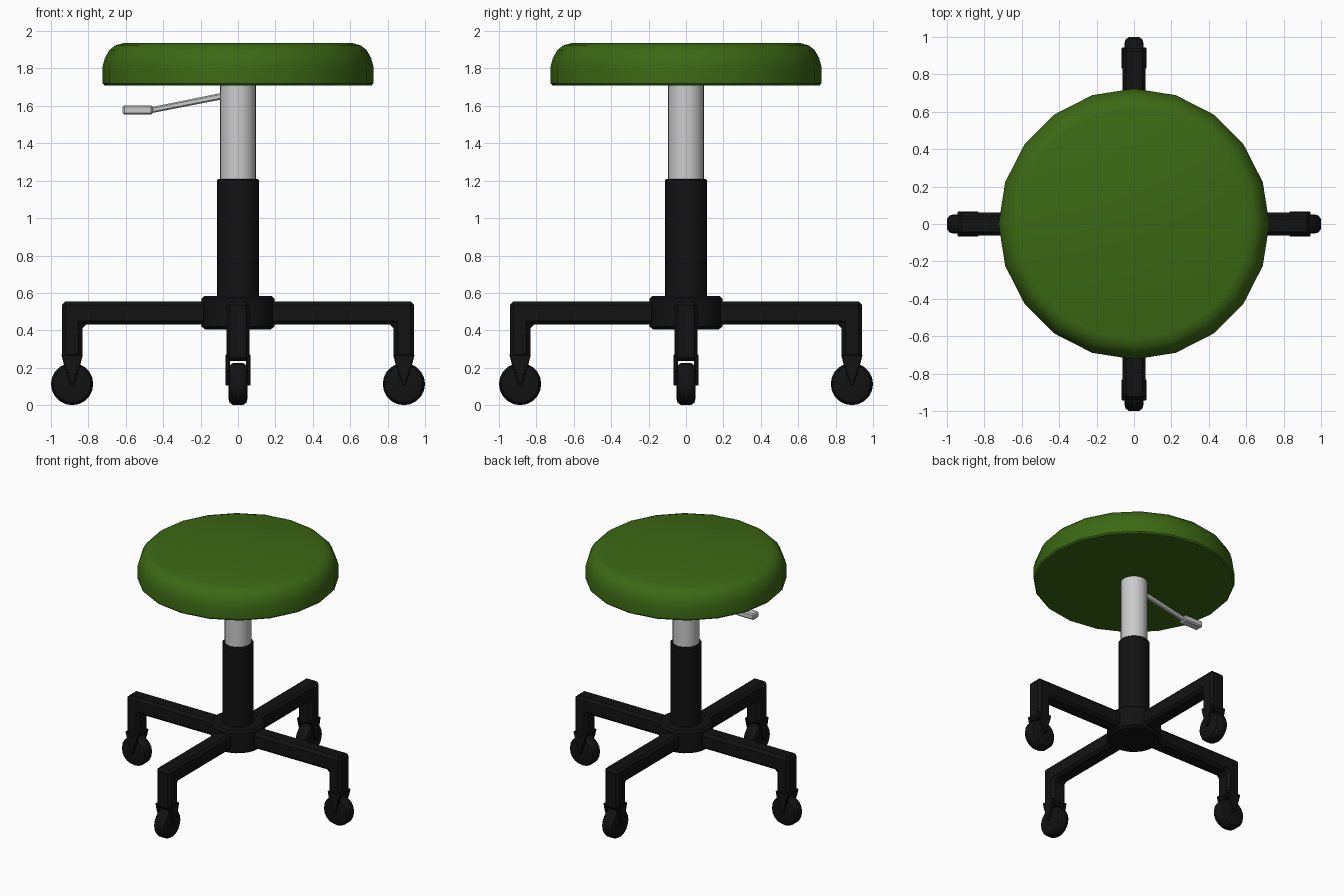
import bpy, bmesh, math
from mathutils import Matrix, Vector

if "Cube" in bpy.data.objects:
    bpy.data.objects.remove(bpy.data.objects["Cube"])


def material(name, rgb):
    m = bpy.data.materials.new(name)
    m.diffuse_color = (*rgb, 1)
    m.use_nodes = True
    m.node_tree.nodes["Principled BSDF"].inputs["Base Color"].default_value = m.diffuse_color
    return m


green = material("green_vinyl", (0.045, 0.14, 0.007))
black = material("black_plastic", (0.006, 0.006, 0.006))


def finish(name, bm, mat=None, bevel=0, matrix=Matrix(), angle=35):
    bmesh.ops.recalc_face_normals(bm, faces=bm.faces)
    if bevel:
        edges = [e for e in bm.edges if e.calc_face_angle(0) > 0.6]
        bmesh.ops.bevel(bm, geom=edges, offset=bevel, segments=1,
                        affect='EDGES', clamp_overlap=True)
    bm.transform(matrix)
    me = bpy.data.meshes.new(name)
    bm.to_mesh(me)
    bm.free()
    ob = bpy.data.objects.new(name, me)
    bpy.context.collection.objects.link(ob)
    if mat:
        me.materials.append(mat)
    if angle:
        bpy.ops.object.select_all(action='DESELECT')
        ob.select_set(True)
        bpy.context.view_layer.objects.active = ob
        bpy.ops.object.shade_smooth_by_angle(angle=math.radians(angle))
    return ob


def lathe(name, profile, n, mat=None, matrix=Matrix()):
    """Closed solid of revolution around z from (radius, height) points."""
    bm = bmesh.new()
    rings = [[bm.verts.new((r * math.cos(2 * math.pi * i / n),
                            r * math.sin(2 * math.pi * i / n), z))
              for i in range(n)] for r, z in profile]
    for a, b in zip(rings, rings[1:]):
        for i in range(n):
            j = (i + 1) % n
            bm.faces.new((a[i], a[j], b[j], b[i]))
    bm.faces.new(rings[0])
    bm.faces.new(rings[-1])
    return finish(name, bm, mat, matrix=matrix)


def prism(name, outline, y0, y1, mat=None, bevel=0, matrix=Matrix()):
    """Outline in x/z extruded from y0 to y1."""
    bm = bmesh.new()
    a = [bm.verts.new((x, y0, z)) for x, z in outline]
    b = [bm.verts.new((x, y1, z)) for x, z in outline]
    bm.faces.new(a)
    bm.faces.new(b)
    for i in range(len(a)):
        j = (i + 1) % len(a)
        bm.faces.new((a[i], a[j], b[j], b[i]))
    return finish(name, bm, mat, bevel, matrix, angle=0)


# Padded seat
lathe("seat", [(0.715, 1.71), (0.724, 1.72), (0.724, 1.81), (0.712, 1.855),
               (0.69, 1.895), (0.66, 1.922), (0.615, 1.935)], 20, green)

# Central column
lathe("gas_piston", [(0.096, 1.19), (0.096, 1.715)], 24)
lathe("column_sleeve", [(0.113, 0.55), (0.113, 1.203), (0.106, 1.21)], 24, black)
lathe("hub", [(0.175, 0.405), (0.195, 0.42), (0.195, 0.57), (0.18, 0.583)], 24, black)

# Height lever
prism("lever_rod", [(-0.07, 1.673), (-0.47, 1.592), (-0.47, 1.56), (-0.07, 1.638)],
      -0.016, 0.016, bevel=0.007)
prism("lever_handle", [(-0.617, 1.603), (-0.455, 1.603), (-0.455, 1.554), (-0.617, 1.554)],
      -0.035, 0.035, bevel=0.009)

# Four legs with casters
for k in range(4):
    turn = Matrix.Rotation(k * math.pi / 2, 4, 'Z')
    prism(f"leg_{k + 1}", [(0.05, 0.43), (0.832, 0.43), (0.832, 0.235), (0.942, 0.235),
                           (0.942, 0.555), (0.05, 0.555)],
          -0.062, 0.062, black, 0.02, turn)
    for s, side in ((-1, "a"), (1, "b")):
        prism(f"caster_fork_{k + 1}{side}",
              [(0.83, 0.27), (0.944, 0.27), (0.932, 0.22), (0.893, 0.105),
               (0.881, 0.105), (0.842, 0.22)],
              s * 0.044, s * 0.067, black, 0.004, turn)
    axle = turn @ Matrix.Translation((0.887, 0, 0.113)) @ Matrix.Rotation(math.pi / 2, 4, 'X')
    lathe(f"caster_wheel_{k + 1}", [(0.082, -0.05), (0.1, -0.045), (0.113, -0.026),
                                    (0.113, 0.026), (0.1, 0.045), (0.082, 0.05)],
          20, black, axle)
